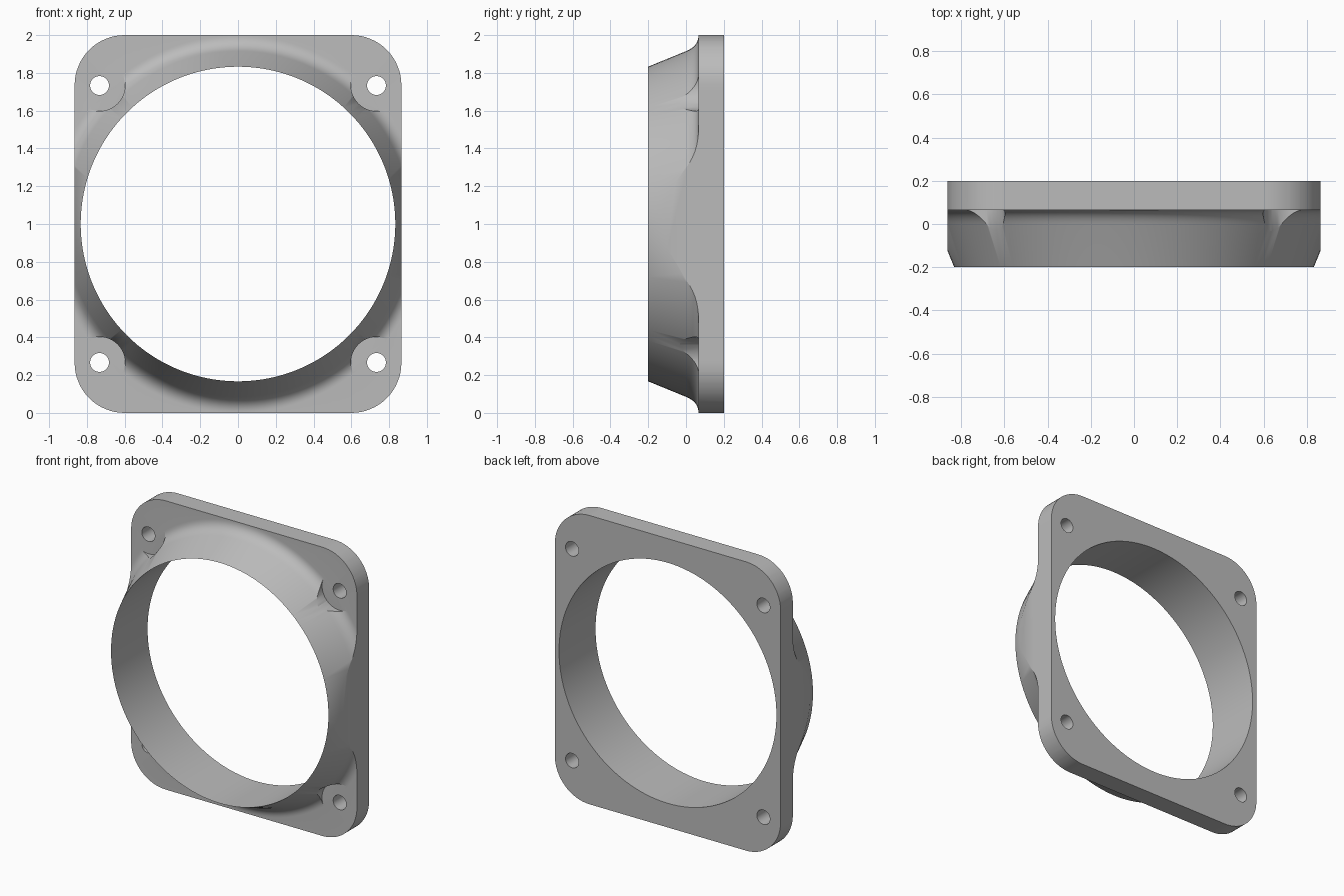
import bpy, bmesh, math
from mathutils import Vector, Matrix

if "Cube" in bpy.data.objects:
    bpy.data.objects.remove(bpy.data.objects["Cube"])

HALF_W, CORNER = 0.865, 0.265
FRONT, FACE, BACK = -0.2, 0.066, 0.2
BORE, NECK = 0.833, 0.915
HOLE = 0.733

grey = bpy.data.materials.new("grey")
grey.use_nodes = True
colour = (0.5, 0.5, 0.5, 1)
grey.diffuse_color = colour
grey.node_tree.nodes["Principled BSDF"].inputs["Base Color"].default_value = colour


def make_object(name, bm):
    bmesh.ops.recalc_face_normals(bm, faces=bm.faces)
    mesh = bpy.data.meshes.new(name)
    bm.to_mesh(mesh)
    bm.free()
    mesh.materials.append(grey)
    obj = bpy.data.objects.new(name, mesh)
    bpy.context.collection.objects.link(obj)
    return obj


def prism(name, outline, y0, y1):
    """Extrude an (x, z) outline from y0 to y1."""
    bm = bmesh.new()
    face = bm.faces.new([bm.verts.new((x, y0, z)) for x, z in outline])
    out = bmesh.ops.extrude_face_region(bm, geom=[face])
    verts = [v for v in out["geom"] if isinstance(v, bmesh.types.BMVert)]
    bmesh.ops.translate(bm, verts=verts, vec=(0, y1 - y0, 0))
    return make_object(name, bm)


def arc(cx, cz, r, start, end, n):
    angles = [math.radians(start + (end - start) * i / n) for i in range(n + 1)]
    return [(cx + r * math.cos(a), cz + r * math.sin(a)) for a in angles]


def carve(target, cutter, operation):
    mod = target.modifiers.new(cutter.name, "BOOLEAN")
    mod.operation, mod.solver, mod.object = operation, "EXACT", cutter
    bpy.context.view_layer.objects.active = target
    bpy.ops.object.modifier_apply(modifier=mod.name)
    bpy.data.objects.remove(cutter)


# Ring section (radius, y): tapered collar, concave fillet, wide flange
p0, p1, p2 = Vector((NECK, 0)), Vector((0.942, FACE)), Vector((0.999, FACE))
fillet = []
for i in range(11):
    t = i / 10
    fillet.append(tuple(p0 * (1 - t) ** 2 + p1 * 2 * t * (1 - t) + p2 * t * t))
section = [(BORE, FRONT)] + fillet + [(1.5, FACE), (1.5, BACK), (BORE, BACK)]

# Revolve the section around the bore axis
STEPS = 128
bm = bmesh.new()
rings = []
for s in range(STEPS):
    a = math.tau * s / STEPS
    rings.append([bm.verts.new((r * math.cos(a), y, 1 + r * math.sin(a)))
                  for r, y in section])
for s in range(STEPS):
    a, b = rings[s], rings[(s + 1) % STEPS]
    for i in range(len(section)):
        j = (i + 1) % len(section)
        bm.faces.new((a[i], a[j], b[j], b[i]))
body = make_object("flanged_ring", bm)

# Trim to the rounded rectangular outline
outline = []
for k, (sx, sz) in enumerate([(1, 1), (-1, 1), (-1, -1), (1, -1)]):
    outline += arc(sx * (HALF_W - CORNER), 1 + sz * (1 - CORNER), CORNER,
                   90 * k, 90 * k + 90, 16)
carve(body, prism("outline_trim", outline, -0.5, 0.5), "INTERSECT")

# Corner screw holes and the clearance pockets around them
for sx in (-1, 1):
    for sz in (-1, 1):
        for name, r, y1 in (("pocket", 0.135, FACE - 0.0005), ("screw_hole", 0.05, 0.5)):
            circle = arc(sx * HOLE, 1 + sz * HOLE, r, 0, 360, 48)[:-1]
            carve(body, prism(name, circle, -0.5, y1), "DIFFERENCE")

# Smooth curved faces, sharp rims
bpy.ops.object.select_all(action="DESELECT")
body.select_set(True)
bpy.context.view_layer.objects.active = body
bpy.ops.object.shade_smooth_by_angle(angle=math.radians(30))
